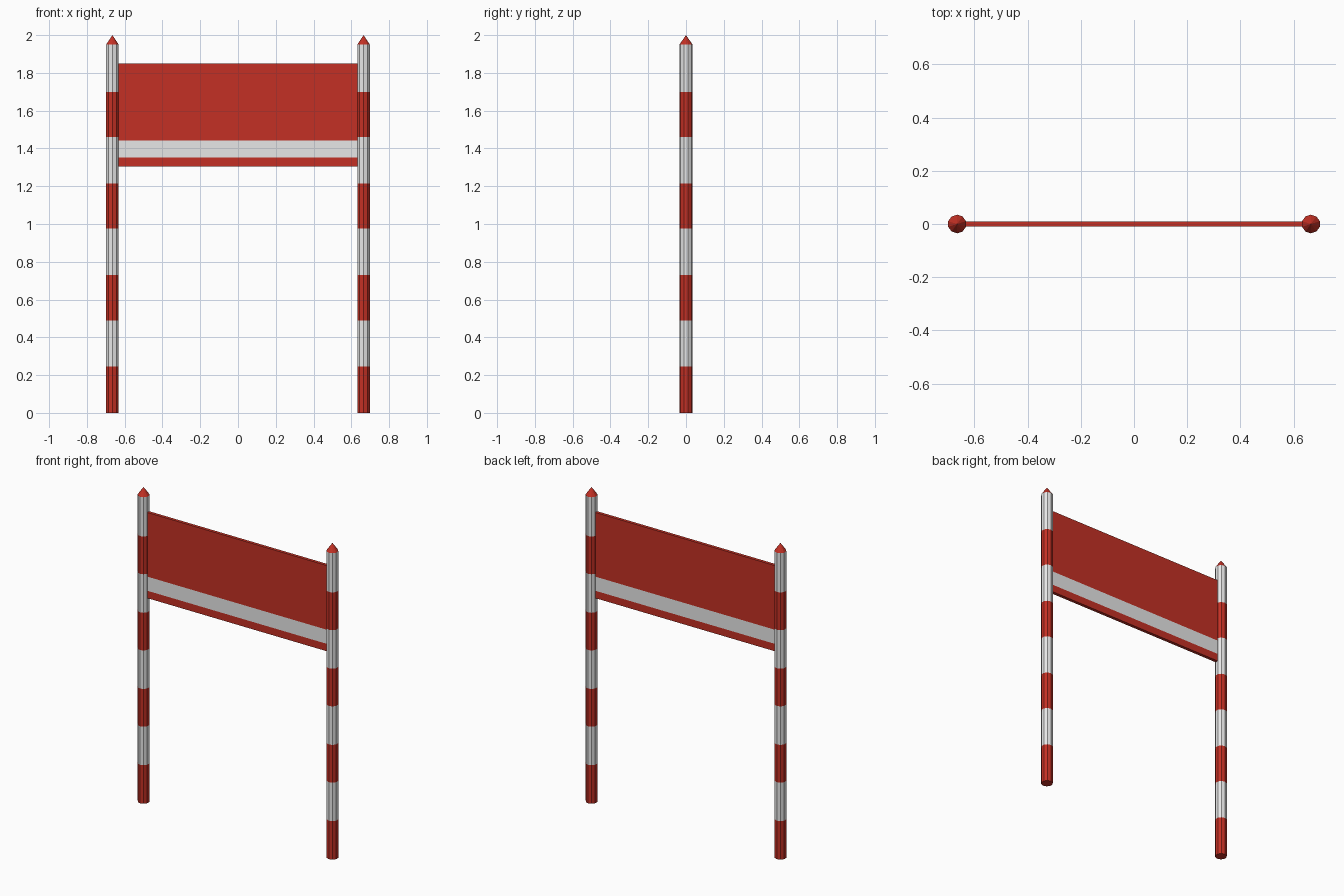
import bpy, bmesh, math

if "Cube" in bpy.data.objects:
    bpy.data.objects.remove(bpy.data.objects["Cube"])


def material(name, rgb):
    m = bpy.data.materials.new(name)
    m.diffuse_color = (*rgb, 1)
    m.use_nodes = True
    m.node_tree.nodes["Principled BSDF"].inputs["Base Color"].default_value = m.diffuse_color
    return m


red = material("red", (0.55, 0.03, 0.018))
white = material("white", (0.8, 0.8, 0.8))


def finish(bm, name):
    bmesh.ops.recalc_face_normals(bm, faces=bm.faces)
    me = bpy.data.meshes.new(name)
    bm.to_mesh(me)
    bm.free()
    me.materials.append(red)
    me.materials.append(white)
    bpy.context.collection.objects.link(bpy.data.objects.new(name, me))


SIDES, RADIUS = 10, 0.035
BANDS = [0, 0.245, 0.49, 0.73, 0.975, 1.215, 1.46, 1.70, 1.95]


# Striped post with pointed red tip
def post(name, x):
    bm = bmesh.new()
    angles = [math.pi / 2 + i * math.tau / SIDES for i in range(SIDES)]
    rings = [[bm.verts.new((x + RADIUS * math.cos(a), RADIUS * math.sin(a), z))
              for a in angles] for z in BANDS]
    tip = bm.verts.new((x, 0, 2))
    bm.faces.new(rings[0])
    for i in range(SIDES):
        j = (i + 1) % SIDES
        for k in range(len(BANDS) - 1):
            f = bm.faces.new((rings[k][i], rings[k][j], rings[k + 1][j], rings[k + 1][i]))
            f.material_index = k % 2
        bm.faces.new((rings[-1][i], rings[-1][j], tip))
    finish(bm, name)


post("left_post", -0.665)
post("right_post", 0.665)

# Sign board, with a white stripe cut across it
bm = bmesh.new()
bmesh.ops.create_cube(bm, size=1)
for v in bm.verts:
    v.co = (v.co.x * 1.28, v.co.y * 0.02, 1.5775 + v.co.z * 0.545)
for z in (1.352, 1.442):
    bmesh.ops.bisect_plane(bm, geom=bm.verts[:] + bm.edges[:] + bm.faces[:],
                           plane_co=(0, 0, z), plane_no=(0, 0, 1))
for f in bm.faces:
    if 1.352 < f.calc_center_median().z < 1.442:
        f.material_index = 1
finish(bm, "sign_board")
